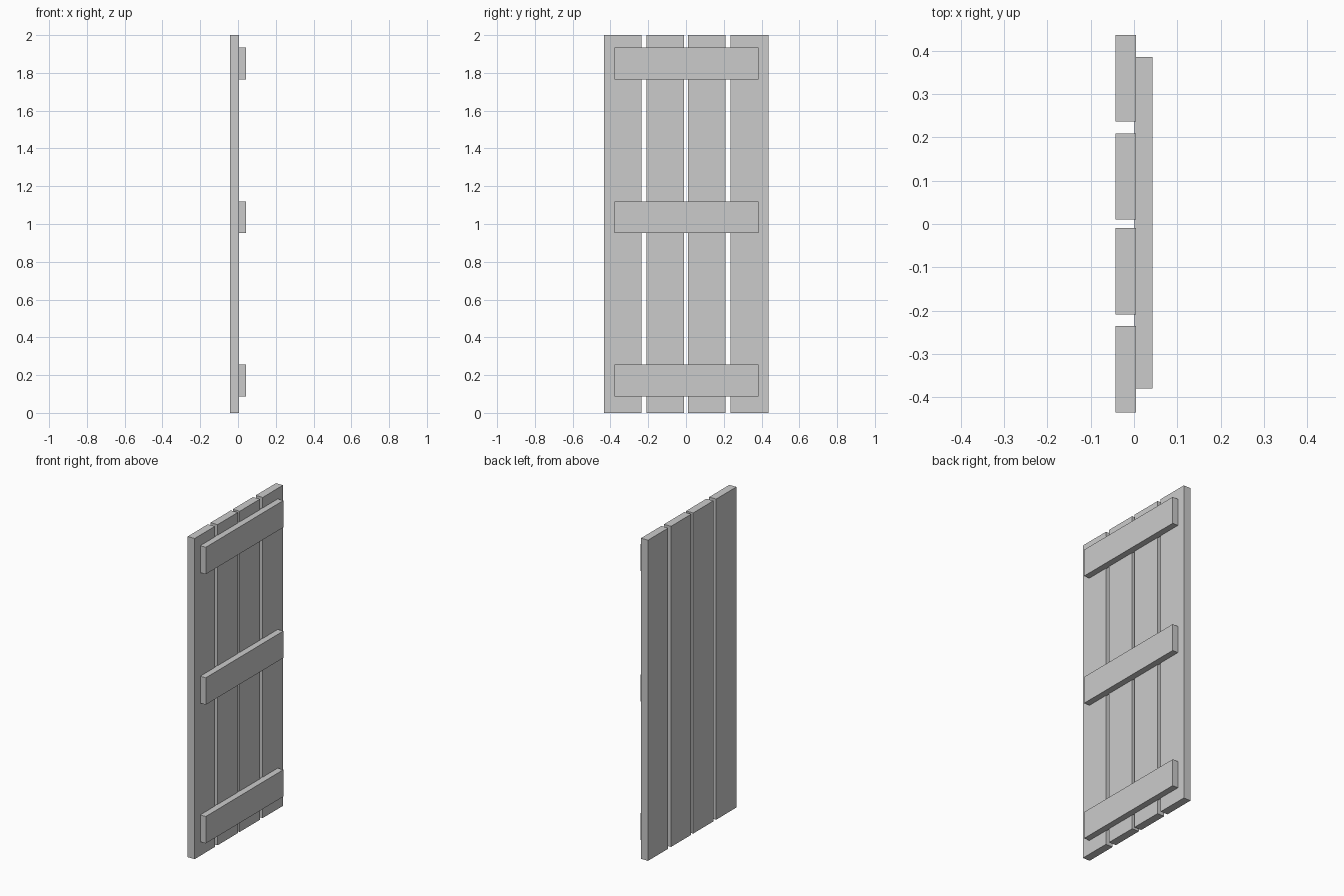
import bpy

if "Cube" in bpy.data.objects:
    bpy.data.objects.remove(bpy.data.objects["Cube"])


def box(name, lo, hi):
    """Axis-aligned board between two corners."""
    bpy.ops.mesh.primitive_cube_add(
        size=1, location=[(a + b) / 2 for a, b in zip(lo, hi)])
    ob = bpy.context.object
    ob.name = name
    ob.scale = [b - a for a, b in zip(lo, hi)]
    bpy.ops.object.transform_apply(location=False, rotation=False, scale=True)
    return ob


# Four upright planks with narrow gaps
for i, y in enumerate((-0.335, -0.109, 0.1095, 0.336)):
    box(f"plank_{i + 1}", (-0.043, y - 0.0995, 0), (0.005, y + 0.0995, 2))

# Three horizontal battens, slightly sunk into the planks
for name, z in (("bottom", 0.171), ("middle", 1.036), ("top", 1.85)):
    box(f"{name}_batten", (0.001, -0.379, z - 0.084), (0.043, 0.385, z + 0.084))
